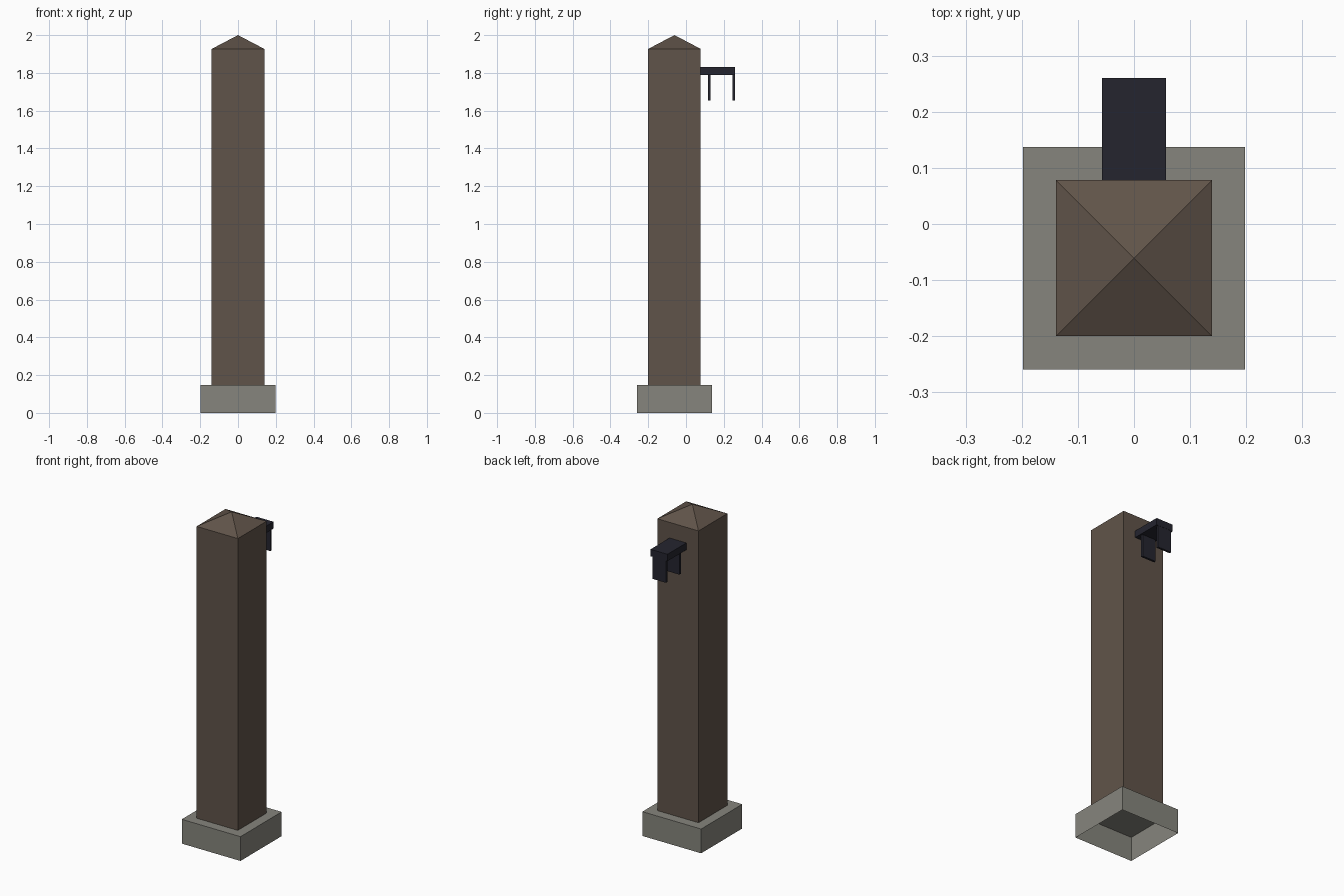
import bpy, bmesh

cube = bpy.data.objects.get("Cube")
if cube:
    bpy.data.objects.remove(cube, do_unlink=True)


def material(name, rgb):
    mat = bpy.data.materials.new(name)
    mat.use_nodes = True
    mat.diffuse_color = (*rgb, 1)
    mat.node_tree.nodes["Principled BSDF"].inputs["Base Color"].default_value = (*rgb, 1)
    return mat


wood = material("dark brown wood", (0.118, 0.088, 0.067))
stone = material("grey concrete", (0.24, 0.235, 0.205))
metal = material("blue black metal", (0.018, 0.018, 0.028))


def block(name, mat, x, y, z, open_bottom=False, peak=None):
    """Box from (min, max) ranges; optionally bottomless or with a pyramid top."""
    bm = bmesh.new()
    bmesh.ops.create_cube(bm, size=1)
    for v in bm.verts:
        v.co = [r[0] if c < 0 else r[1] for c, r in zip(v.co, (x, y, z))]
    bm.normal_update()
    top = next(f for f in bm.faces if f.normal.z > 0.9)
    bottom = next(f for f in bm.faces if f.normal.z < -0.9)
    if open_bottom:
        bmesh.ops.delete(bm, geom=[bottom], context="FACES_ONLY")
    if peak:
        tip = bmesh.ops.poke(bm, faces=[top])["verts"][0]
        tip.co.z = peak
    mesh = bpy.data.meshes.new(name)
    bm.to_mesh(mesh)
    bm.free()
    mesh.materials.append(mat)
    obj = bpy.data.objects.new(name, mesh)
    bpy.context.collection.objects.link(obj)
    return obj


# Footing, hollow underneath
block("footing", stone, (-0.198, 0.198), (-0.259, 0.137), (0, 0.148), open_bottom=True)

# Square post with pyramid cap
block("post", wood, (-0.139, 0.139), (-0.2, 0.078), (0.148, 1.927),
      open_bottom=True, peak=2.0)

# Latch bracket on the back: plate and two hanging prongs
block("bracket_plate", metal, (-0.057, 0.057), (0.078, 0.26), (1.79, 1.832))
for name, y in (("inner_prong", 0.116), ("outer_prong", 0.246)):
    block(name, metal, (-0.046, 0.046), (y, y + 0.013), (1.655, 1.79))
